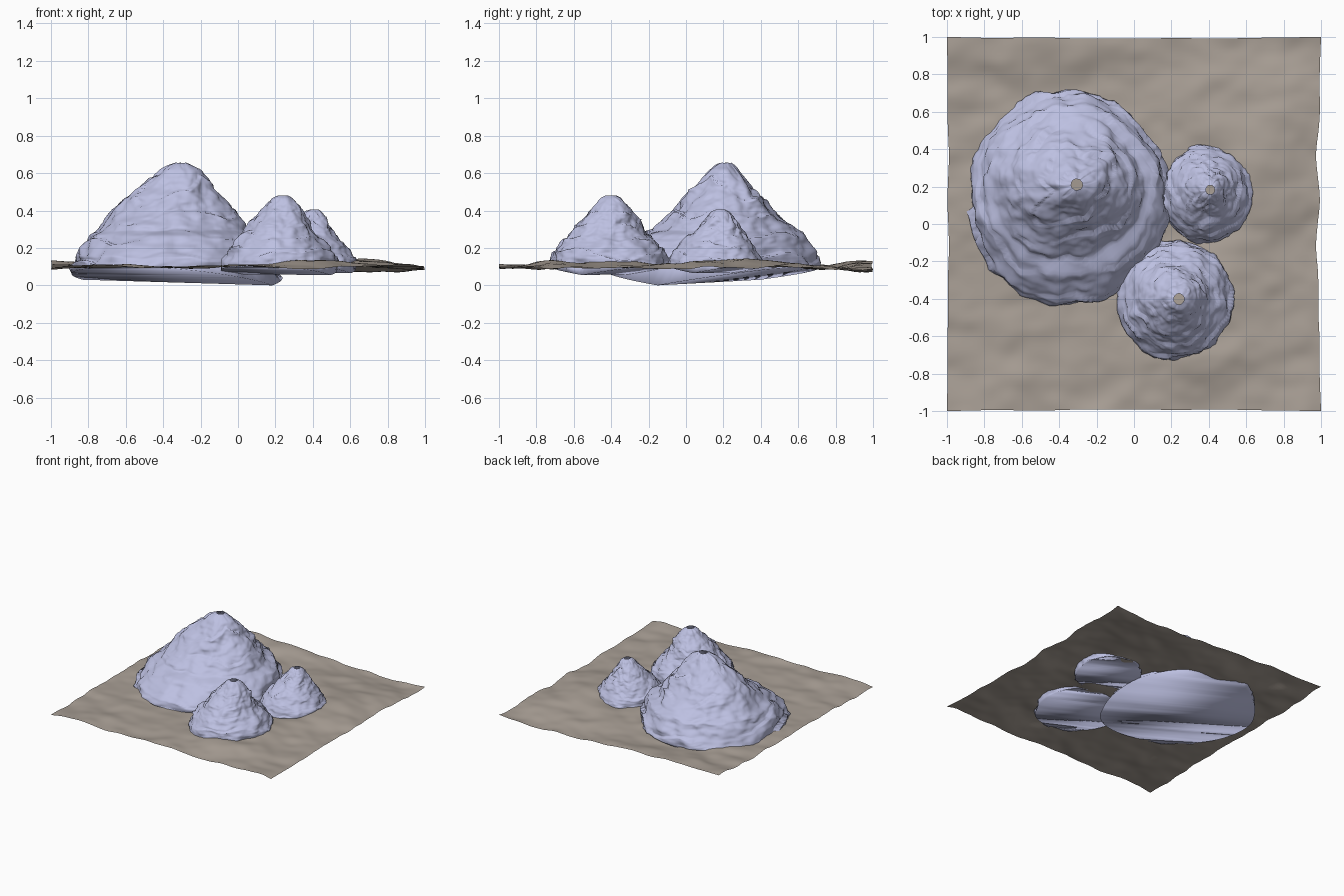
import bpy, bmesh, math
from mathutils import Vector, noise

if "Cube" in bpy.data.objects:
    bpy.data.objects.remove(bpy.data.objects["Cube"])


def material(name, col):
    m = bpy.data.materials.new(name)
    m.diffuse_color = (*col, 1)
    m.use_nodes = True
    m.node_tree.nodes["Principled BSDF"].inputs["Base Color"].default_value = m.diffuse_color
    return m


LILAC = material("lilac rock", (0.51, 0.53, 0.76))
EARTH = material("grey brown earth", (0.40, 0.35, 0.305))


def finish(bm, name, mat, angle):
    me = bpy.data.meshes.new(name)
    bm.to_mesh(me)
    bm.free()
    ob = bpy.data.objects.new(name, me)
    bpy.context.collection.objects.link(ob)
    me.materials.append(mat)
    bpy.ops.object.select_all(action='DESELECT')
    ob.select_set(True)
    bpy.context.view_layer.objects.active = ob
    bpy.ops.object.shade_smooth_by_angle(angle=math.radians(angle))
    return ob


def n3(x, y, z):
    return noise.noise(Vector((x, y, z)))


# ---- Ground: thin rolling sheet with wavy borders
def bump(x, y, cx, cy, sx, sy):
    return math.exp(-((x - cx) / sx) ** 2 - ((y - cy) / sy) ** 2)


def ground_height(x, y):
    h = 0.098 + 0.016 * n3(x * 2.3, y * 2.3, 4.1) + 0.014 * n3(x * 5, y * 7, 1.7)
    h += 0.006 * n3(x * 9, y * 12, 7.7)
    h += 0.032 * bump(x, y, -0.75, 1.0, 0.6, 0.17)     # raised back left corner
    h += 0.050 * bump(x, y, 0.66, 0.35, 0.20, 0.28)    # swell behind small mound
    h += 0.030 * bump(x, y, 0.40, -0.45, 0.25, 0.25)   # swell round front mound
    h -= 0.030 * bump(x, y, 0.65, 0.93, 0.35, 0.14)    # dip at back right
    h += 0.022 * bump(x, y, 0.2, -0.72, 0.4, 0.14)     # apron in front
    h += 0.022 * bump(x, y, -0.6, -0.3, 0.18, 0.3)     # swell at front left
    return h


bm = bmesh.new()
bmesh.ops.create_grid(bm, x_segments=90, y_segments=90, size=1.0)
for v in bm.verts:
    x, y = v.co.x, v.co.y
    inx = 0.018 * (1 - y * y) * (1 + n3(y * 4, 0, 9)) * (1 if x > 0 else 0.4)
    iny = 0.008 * (1 - x * x) * (1 + n3(x * 3, 5, 2))
    v.co = (x * (1 - inx * abs(x) ** 5), y * (1 - iny * abs(y) ** 5), ground_height(x, y))
finish(bm, "ground", EARTH, 60)


# ---- Rock mounds: stacked noisy rings (z, xmin, xmax, ymin, ymax), open at the tip
def sample(table, t):
    """Ring at t in 0..1, spaced by z."""
    z = table[0][0] + t * (table[-1][0] - table[0][0])
    for a, b in zip(table, table[1:]):
        if z <= b[0] + 1e-9:
            k = (z - a[0]) / (b[0] - a[0])
            return [p + (q - p) * k for p, q in zip(a, b)]
    return list(table[-1])


def mound(name, table, low, side, flare, seed, amp, step, freq, N=128, rows=90):
    bm = bmesh.new()
    fold = math.radians(-27)           # direction of the fold in the underside
    rings = []
    for j in range(rows + 1):
        z, x0, x1, y0, y1 = sample(table, j / rows)
        cx, cy, rx, ry = (x0 + x1) / 2, (y0 + y1) / 2, (x1 - x0) / 2, (y1 - y0) / 2
        calm = min(1, min(rx, ry) / (5 * amp))      # less relief near the tip
        ring = []
        for i in range(N):
            a = fold + 2 * math.pi * i / N
            c, s = math.cos(a), math.sin(a)
            # ledges of wandering height and strength, plus lumps
            u = (z + step * 1.1 * n3(c * 1.3 + seed, s * 1.3, z * 3)) / step
            saw = (u - math.floor(u)) - 0.5
            saw *= max(0, 0.55 + 1.3 * n3(c * 1.5, s * 1.5 + seed, z * 6))
            px, py, pz = c * rx * freq + seed, s * ry * freq, z * freq
            d = amp * calm * (0.9 * saw + 0.7 * n3(px, py, pz)
                              + 0.5 * n3(px * 2.3, py * 2.3, pz * 2.3)
                              + 0.22 * n3(px * 5, py * 5, pz * 5))
            zz = z + 0.35 * amp * calm * n3(c * 3, s * 3 + seed, z * 9)
            ring.append(bm.verts.new((cx + (rx + d) * c, cy + (ry + d) * s, zz)))
        rings.append(ring)
    # buried rim: dips to 'low' along the fold and rises to 'side' across it
    z, x0, x1, y0, y1 = table[0]
    rim = []
    for i in range(N):
        a = fold + 2 * math.pi * i / N
        across = abs(math.sin(a - fold))
        end = max(0, math.cos(a - fold))
        lift = low[0] + (low[1] - low[0]) * (0.5 - 0.5 * math.cos(a - fold))
        r = 1 + flare * end ** 2
        rim.append(bm.verts.new(((x0 + x1) / 2 + (x1 - x0) / 2 * r * math.cos(a),
                                 (y0 + y1) / 2 + (y1 - y0) / 2 * r * math.sin(a),
                                 lift + (side - lift) * across)))
    rings.insert(0, rim)
    for lo, hi in zip(rings, rings[1:]):
        for i in range(N):
            k = (i + 1) % N
            bm.faces.new((lo[i], lo[k], hi[k], hi[i]))
    # folded underside: strips running parallel to the fold
    for i in range(-N // 4, N // 4):
        ids = [i, N // 2 - i, N // 2 - i - 1, i + 1]
        ids = list(dict.fromkeys(q % N for q in ids))
        bm.faces.new([rim[q] for q in ids])
    bmesh.ops.recalc_face_normals(bm, faces=bm.faces)
    return finish(bm, name, LILAC, 180)


mound("large_mound", [
    (0.10, -0.89, 0.18, -0.43, 0.71), (0.15, -0.87, 0.18, -0.42, 0.70),
    (0.21, -0.83, 0.16, -0.35, 0.67), (0.265, -0.79, 0.11, -0.27, 0.64),
    (0.29, -0.75, 0.05, -0.19, 0.595), (0.40, -0.67, -0.03, -0.07, 0.47),
    (0.50, -0.565, -0.10, 0.025, 0.385), (0.57, -0.475, -0.16, 0.075, 0.33),
    (0.62, -0.41, -0.21, 0.12, 0.285), (0.645, -0.365, -0.25, 0.155, 0.255),
    (0.655, -0.335, -0.275, 0.18, 0.24)],
    low=(0.0, 0.03), side=0.10, flare=0.13, seed=3.3, amp=0.034, step=0.13, freq=6)

mound("front_mound", [
    (0.10, -0.09, 0.53, -0.73, -0.09), (0.14, -0.08, 0.525, -0.72, -0.10),
    (0.20, -0.045, 0.49, -0.69, -0.13), (0.25, -0.005, 0.44, -0.645, -0.18),
    (0.30, 0.03, 0.40, -0.60, -0.22), (0.36, 0.08, 0.37, -0.55, -0.26),
    (0.42, 0.14, 0.33, -0.50, -0.31), (0.465, 0.18, 0.295, -0.46, -0.345),
    (0.48, 0.215, 0.27, -0.43, -0.375)],
    low=(0.055, 0.06), side=0.105, flare=0.0, seed=11.7, amp=0.024, step=0.085,
    freq=9, N=112, rows=80)

mound("small_mound", [
    (0.10, 0.145, 0.63, -0.10, 0.415), (0.14, 0.15, 0.625, -0.09, 0.405),
    (0.18, 0.17, 0.60, -0.06, 0.38), (0.23, 0.21, 0.56, -0.02, 0.35),
    (0.29, 0.27, 0.51, 0.05, 0.31), (0.35, 0.32, 0.475, 0.10, 0.265),
    (0.395, 0.36, 0.445, 0.14, 0.225), (0.405, 0.385, 0.43, 0.16, 0.205)],
    low=(0.065, 0.07), side=0.11, flare=0.0, seed=21.2, amp=0.02, step=0.075,
    freq=11, N=96, rows=70)
